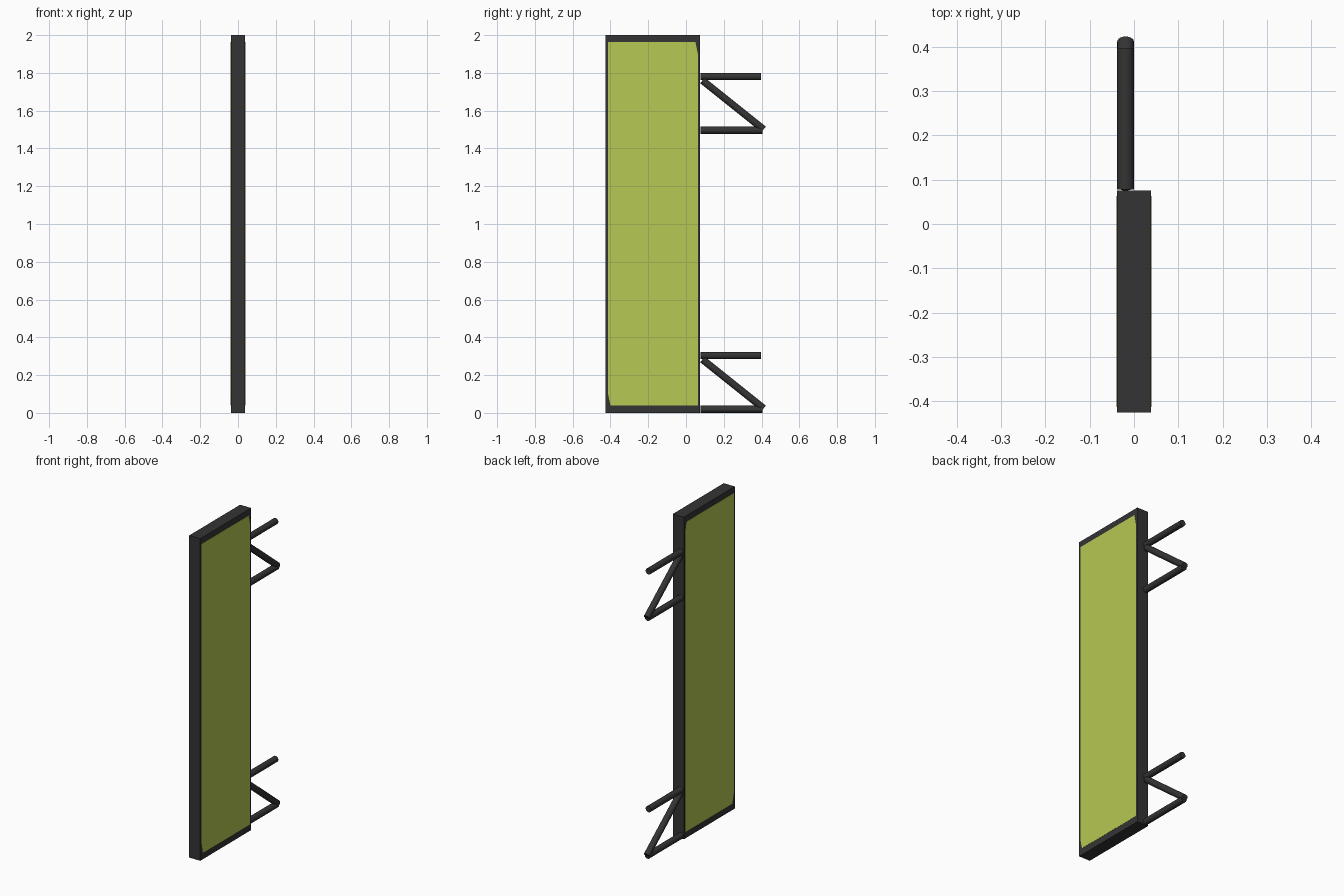
import bpy, bmesh, math
from mathutils import Vector

if "Cube" in bpy.data.objects:
    bpy.data.objects.remove(bpy.data.objects["Cube"])


def material(name, rgb):
    m = bpy.data.materials.new(name)
    m.diffuse_color = (*rgb, 1)
    m.use_nodes = True
    m.node_tree.nodes["Principled BSDF"].inputs["Base Color"].default_value = m.diffuse_color
    return m


DARK = material("dark_metal", (0.034, 0.034, 0.034))
GREEN = material("lime_panel", (0.47, 0.58, 0.085))
HALF = 0.038      # half thickness of the board
R = 0.019         # tube radius


def tube(name, start, end):
    a, b = Vector(start), Vector(end)
    d = b - a
    bpy.ops.mesh.primitive_cylinder_add(vertices=20, radius=R, depth=d.length,
                                        location=(a + b) / 2)
    ob = bpy.context.object
    ob.name = name
    ob.rotation_euler = d.to_track_quat('Z', 'Y').to_euler()
    ob.data.materials.append(DARK)
    bpy.ops.object.shade_smooth_by_angle(angle=math.radians(35))


# Upright board
bpy.ops.mesh.primitive_cube_add(size=1, location=(0, -0.175, 1))
board = bpy.context.object
board.name = "board_frame"
board.scale = (2 * HALF, 0.5, 2)
board.data.materials.append(DARK)

# Coloured face panels with two clipped corners, one on each side
outline = [(-0.40, 0.04), (0.063, 0.04), (0.063, 1.90), (0.05, 1.963),
           (-0.413, 1.963), (-0.413, 0.10)]
for side, label in ((1, "right"), (-1, "left")):
    bm = bmesh.new()
    face = bm.faces.new([bm.verts.new((side * (HALF - 0.003), y, z)) for y, z in outline])
    ext = bmesh.ops.extrude_face_region(bm, geom=[face])
    bmesh.ops.translate(bm, vec=(side * 0.004, 0, 0),
                        verts=[v for v in ext["geom"] if isinstance(v, bmesh.types.BMVert)])
    bmesh.ops.recalc_face_normals(bm, faces=bm.faces)
    mesh = bpy.data.meshes.new(label + "_panel")
    bm.to_mesh(mesh)
    bm.free()
    mesh.materials.append(GREEN)
    bpy.context.collection.objects.link(bpy.data.objects.new(label + "_panel", mesh))

# Two Z-shaped tube brackets on the back edge
X = -R
for base, label in ((0, "lower"), (1.477, "upper")):
    tube(label + "_bracket_bottom_bar", (X, 0.078, base + R), (X, 0.405, base + R))
    tube(label + "_bracket_top_bar", (X, 0.078, base + 0.304), (X, 0.396, base + 0.304))
    tube(label + "_bracket_brace", (X, 0.087, base + 0.283), (X, 0.411, base + 0.024))
